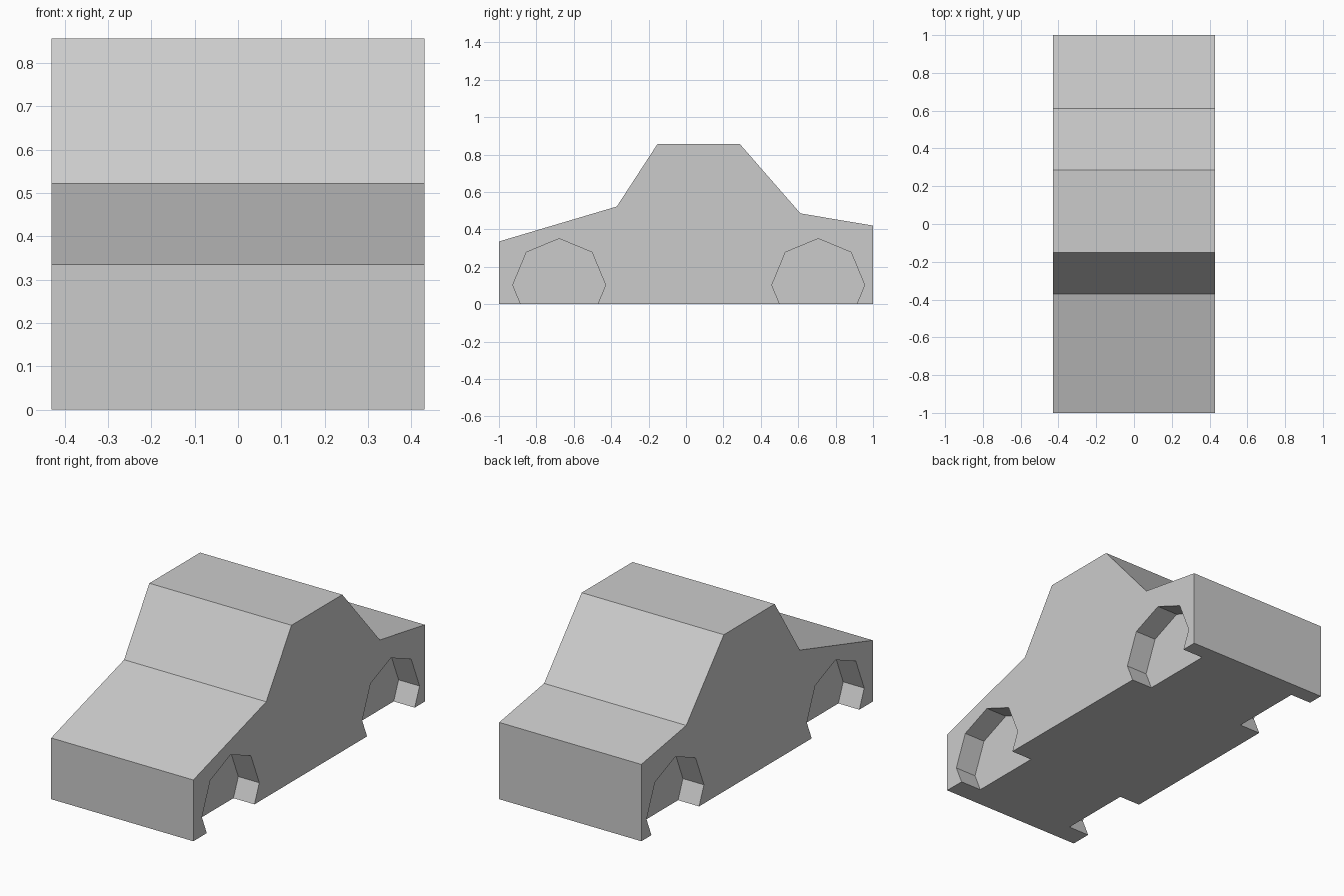
import bpy, bmesh
from math import cos, sin, pi

if "Cube" in bpy.data.objects:
    bpy.data.objects.remove(bpy.data.objects["Cube"])

HALF_W = 0.43
WELL_DEPTH = 0.127


def prism(name, profile, x0, x1):
    """Extrude a closed (y, z) profile along x."""
    bm = bmesh.new()
    face = bm.faces.new([bm.verts.new((x0, y, z)) for y, z in profile])
    ext = bmesh.ops.extrude_face_region(bm, geom=[face])
    verts = [g for g in ext["geom"] if isinstance(g, bmesh.types.BMVert)]
    bmesh.ops.translate(bm, verts=verts, vec=(x1 - x0, 0, 0))
    bmesh.ops.recalc_face_normals(bm, faces=bm.faces)
    mesh = bpy.data.meshes.new(name)
    bm.to_mesh(mesh)
    bm.free()
    obj = bpy.data.objects.new(name, mesh)
    bpy.context.collection.objects.link(obj)
    return obj


# Car body: side silhouette extruded across the full width
body = prism("car_body", [
    (-1, 0), (-1, 0.335), (-0.37, 0.522), (-0.152, 0.857),
    (0.287, 0.857), (0.612, 0.485), (1, 0.42), (1, 0)], -HALF_W, HALF_W)

# Wheel wells: octagonal pockets in both sides, open at the bottom
for y in (-0.678, 0.707):
    octagon = [(y + 0.248 * cos(i * pi / 4), 0.102 + 0.248 * sin(i * pi / 4))
               for i in range(8)]
    for side in (-1, 1):
        cutter = prism("wheel_well_cutter", octagon,
                       side * (HALF_W - WELL_DEPTH), side * (HALF_W + 0.1))
        cutter.hide_render = True
        mod = body.modifiers.new("wheel_well", 'BOOLEAN')
        mod.operation = 'DIFFERENCE'
        mod.solver = 'EXACT'
        mod.object = cutter
        bpy.context.view_layer.objects.active = body
        bpy.ops.object.modifier_apply(modifier=mod.name)
        bpy.data.objects.remove(cutter)
